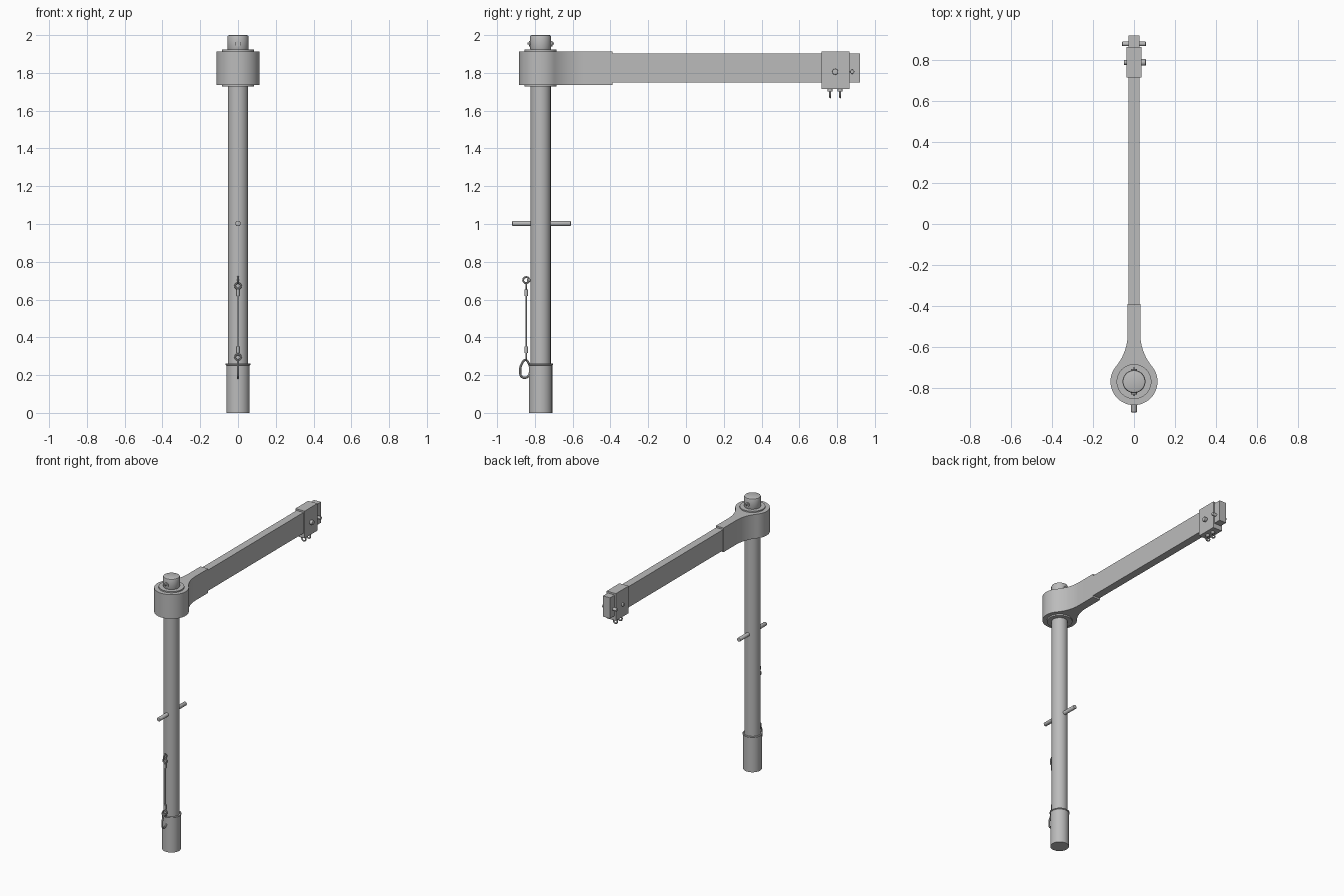
import bpy, bmesh, math
from mathutils import Vector

if "Cube" in bpy.data.objects:
    bpy.data.objects.remove(bpy.data.objects["Cube"])

steel = bpy.data.materials.new("grey steel")
steel.use_nodes = True
grey = (0.5, 0.5, 0.5, 1)
steel.diffuse_color = grey
bsdf = next(n for n in steel.node_tree.nodes if n.type == "BSDF_PRINCIPLED")
bsdf.inputs["Base Color"].default_value = grey

POST_Y = -0.77
DIRECTION = {"x": (0, math.pi / 2, 0), "y": (math.pi / 2, 0, 0), "z": (0, 0, 0)}


def finish(obj, name, bevel=0):
    obj.name = name
    obj.data.materials.clear()
    obj.data.materials.append(steel)
    bpy.ops.object.select_all(action="DESELECT")
    obj.select_set(True)
    bpy.context.view_layer.objects.active = obj
    if bevel:
        mod = obj.modifiers.new("Bevel", "BEVEL")
        mod.width = bevel
        mod.segments = 2
        mod.limit_method = "ANGLE"
        mod.angle_limit = math.radians(50)
        bpy.ops.object.modifier_apply(modifier=mod.name)
    bpy.ops.object.shade_smooth_by_angle(angle=math.radians(35))
    return obj


def rod(name, centre, radius, length, axis="z", bevel=0, sides=24):
    bpy.ops.mesh.primitive_cylinder_add(vertices=sides, radius=radius, depth=length,
                                        location=centre, rotation=DIRECTION[axis])
    return finish(bpy.context.object, name, bevel)


def upright(name, radius, low, high, bevel=0):
    return rod(name, (0, POST_Y, (low + high) / 2), radius, high - low, "z", bevel, 48)


def box(name, low, high, bevel=0):
    low, high = Vector(low), Vector(high)
    bpy.ops.mesh.primitive_cube_add(size=1, location=(low + high) / 2)
    obj = bpy.context.object
    obj.scale = high - low
    bpy.ops.object.transform_apply(location=False, rotation=False, scale=True)
    return finish(obj, name, bevel)


def ring(name, centre, radius, wire, axis, stretch=1):
    bpy.ops.mesh.primitive_torus_add(major_segments=32, minor_segments=8, major_radius=radius,
                                     minor_radius=wire, location=centre, rotation=DIRECTION[axis])
    obj = bpy.context.object
    obj.scale.y = stretch if axis == "x" else 1
    if axis == "y":
        obj.scale.y = 1
    return finish(obj, name)


def wire_loop(name, points, wire):
    curve = bpy.data.curves.new(name, "CURVE")
    curve.dimensions = "3D"
    curve.bevel_depth = wire
    curve.bevel_resolution = 2
    curve.resolution_u = 6
    spline = curve.splines.new("BEZIER")
    spline.bezier_points.add(len(points) - 1)
    for knot, (y, z) in zip(spline.bezier_points, points):
        knot.co = (0, y, z)
        knot.handle_left_type = knot.handle_right_type = "AUTO"
    spline.use_cyclic_u = True
    obj = bpy.data.objects.new(name, curve)
    bpy.context.collection.objects.link(obj)
    bpy.ops.object.select_all(action="DESELECT")
    obj.select_set(True)
    bpy.context.view_layer.objects.active = obj
    bpy.ops.object.convert(target="MESH")
    return finish(bpy.context.object, name)


def arm_head(hub=0.115, neck=0.031, fillet=0.25, end=-0.39, low=1.737, high=1.914):
    # Round eye blending through tangent fillets into the narrow neck
    reach = neck + fillet
    rise = math.sqrt((hub + fillet) ** 2 - reach ** 2)
    tangent = math.atan2(rise, reach)
    side = [(neck, end)]
    for i in range(17):
        a = math.pi + tangent * i / 16
        side.append((reach + fillet * math.cos(a), POST_Y + rise + fillet * math.sin(a)))
    for i in range(1, 33):
        a = tangent - (tangent + math.pi / 2) * i / 32
        side.append((hub * math.cos(a), POST_Y + hub * math.sin(a)))
    outline = side + [(-x, y) for x, y in reversed(side[:-1])]
    bm = bmesh.new()
    face = bm.faces.new([bm.verts.new((x, y, low)) for x, y in outline])
    grown = bmesh.ops.extrude_face_region(bm, geom=[face])
    top = [v for v in grown["geom"] if isinstance(v, bmesh.types.BMVert)]
    bmesh.ops.translate(bm, vec=(0, 0, high - low), verts=top)
    bmesh.ops.recalc_face_normals(bm, faces=bm.faces)
    mesh = bpy.data.meshes.new("arm_head")
    bm.to_mesh(mesh)
    bm.free()
    obj = bpy.data.objects.new("arm_head", mesh)
    bpy.context.collection.objects.link(obj)
    finish(obj, "arm_head")


# Upright post with socket sleeve and cap
upright("post", 0.054, 0.02, 1.94)
upright("foot_sleeve", 0.062, 0, 0.26)
ring("sleeve_wire", (0, POST_Y, 0.257), 0.062, 0.005, "z")
upright("post_cap", 0.056, 1.92, 2.0, 0.009)
rod("cap_pin", (0, POST_Y, 1.955), 0.015, 0.125, "y")
rod("cap_pin_core", (0, POST_Y, 1.955), 0.005, 0.14, "y")
rod("cross_handle", (0, POST_Y + 0.005, 1.003), 0.014, 0.31, "y", 0.003)

# Swinging arm
arm_head()
upright("bearing_washer", 0.085, 1.727, 1.923)
box("arm_bar", (-0.028, -0.42, 1.75), (0.028, 0.92, 1.902))

# Sliding clamp with its pins and hanging eyes
box("slider", (-0.037, 0.717, 1.715), (0.037, 0.865, 1.914))
rod("slider_pin", (0.004, 0.79, 1.806), 0.007, 0.108, "x")
rod("slider_pin_head", (0.047, 0.79, 1.806), 0.016, 0.022, "x", 0.003)
rod("slider_pin_tip", (-0.043, 0.79, 1.806), 0.012, 0.012, "x")
rod("stop_pin", (0, 0.88, 1.806), 0.011, 0.116, "x", 0.003)
for i, y in enumerate((0.763, 0.816)):
    rod(f"eye_collar_{i}", (0, y, 1.709), 0.013, 0.016)
    ring(f"hanging_eye_{i}", (0, y, 1.686), 0.016, 0.005, "y")

# Safety cable down the front of the post
CABLE_Y = -0.846
ring("anchor_ring", (0, CABLE_Y, 0.703), 0.016, 0.005, "x")
rod("anchor_stud", (0, -0.827, 0.703), 0.007, 0.03, "y")
rod("cable", (0, CABLE_Y, 0.485), 0.004, 0.34, sides=10)
for i, (link, ferrule) in enumerate(((0.672, 0.637), (0.295, 0.335))):
    ring(f"cable_loop_{i}", (0, CABLE_Y, link), 0.015, 0.005, "y")
    rod(f"ferrule_{i}", (0, CABLE_Y, ferrule), 0.009, 0.035, sides=12)
wire_loop("snap_hook", [(-0.85, 0.28), (-0.834, 0.265), (-0.826, 0.215), (-0.84, 0.19),
                        (-0.868, 0.19), (-0.878, 0.22), (-0.868, 0.262)], 0.006)
